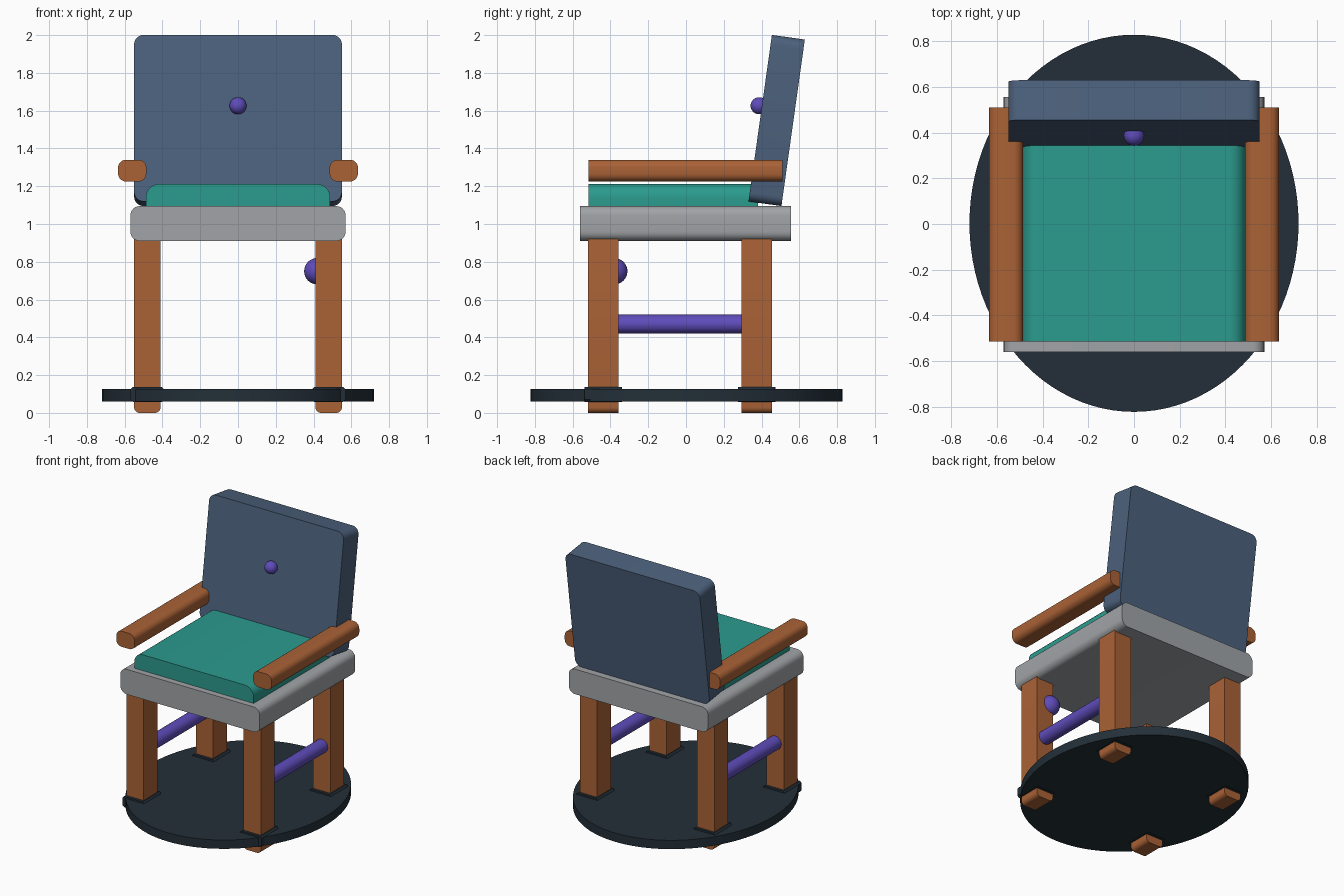
import bpy, bmesh, math
from mathutils import Matrix

old = bpy.data.objects.get("Cube")
if old:
    bpy.data.objects.remove(old, do_unlink=True)


def make_material(name, rgb):
    """Flat colour given as 0-255 display values, stored linear."""
    lin = [((c / 255 + 0.055) / 1.055) ** 2.4 for c in rgb]
    m = bpy.data.materials.new(name)
    m.use_nodes = True
    m.diffuse_color = (*lin, 1)
    m.node_tree.nodes["Principled BSDF"].inputs["Base Color"].default_value = (*lin, 1)
    return m


wood = make_material("orange_wood", (170, 98, 54))
slate = make_material("slate_blue", (76, 97, 124))
teal = make_material("teal_fabric", (43, 155, 142))
grey = make_material("light_grey", (161, 164, 167))
purple = make_material("purple", (95, 76, 187))
dark = make_material("dark_slate", (35, 47, 56))


def finish(bm, name, mat):
    mesh = bpy.data.meshes.new(name)
    bm.to_mesh(mesh)
    bm.free()
    mesh.materials.append(mat)
    ob = bpy.data.objects.new(name, mesh)
    bpy.context.collection.objects.link(ob)
    bpy.ops.object.select_all(action="DESELECT")
    ob.select_set(True)
    bpy.context.view_layer.objects.active = ob
    bpy.ops.object.shade_smooth_by_angle(angle=math.radians(35))
    return ob


def rounded_box(name, mat, lo, hi, radius, segments=6):
    """Box whose edges running front to back are rounded."""
    size = [b - a for a, b in zip(lo, hi)]
    centre = [(a + b) / 2 for a, b in zip(lo, hi)]
    bm = bmesh.new()
    bmesh.ops.create_cube(bm, size=1)
    bmesh.ops.scale(bm, vec=size, verts=bm.verts)
    edges = [e for e in bm.edges if abs(e.verts[0].co.y - e.verts[1].co.y) > 0.01]
    bmesh.ops.bevel(bm, geom=edges, offset=radius, segments=segments,
                    profile=0.5, affect="EDGES")
    ob = finish(bm, name, mat)
    ob.location = centre
    return ob


def ball(name, mat, centre, radius):
    bm = bmesh.new()
    bmesh.ops.create_uvsphere(bm, u_segments=32, v_segments=16, radius=radius)
    finish(bm, name, mat).location = centre


def cylinder(name, mat, radius, depth, segments, matrix):
    bm = bmesh.new()
    bmesh.ops.create_cone(bm, cap_ends=True, segments=segments, radius1=radius,
                          radius2=radius, depth=depth, matrix=matrix)
    return finish(bm, name, mat)


# Oval floor plate
plate = cylinder("base_plate", dark, 1, 0.065, 96, Matrix.Diagonal((0.72, 0.825, 1, 1)))
plate.location = (0, 0.003, 0.093)

# Seat slab and cushion
rounded_box("seat", grey, (-0.57, -0.56, 0.91), (0.57, 0.556, 1.095), 0.05)
rounded_box("cushion", teal, (-0.488, -0.515, 1.0), (0.488, 0.38, 1.212), 0.07)

# Leaning backrest
back = rounded_box("backrest", slate, (-0.55, -0.088, -0.445), (0.55, 0.088, 0.445), 0.05)
back.location = (0, 0.48, 1.548)
back.rotation_euler.x = math.radians(-8)

# Legs with collars, side rails and armrests
for side, sx in (("left", 1), ("right", -1)):
    for end, y in (("front", -0.438), ("back", 0.374)):
        x = 0.48 * sx
        rounded_box(f"{end}_{side}_leg", wood,
                    (x - 0.07, y - 0.081, 0), (x + 0.07, y + 0.081, 0.96), 0.03)
        rounded_box(f"{end}_{side}_collar", dark,
                    (x - 0.088, y - 0.1, 0.058), (x + 0.088, y + 0.1, 0.138), 0.012, 1)
    rail = cylinder(f"{side}_side_rail", purple, 0.05, 0.7, 24,
                    Matrix.Rotation(math.pi / 2, 4, "X"))
    rail.location = (0.48 * sx, -0.032, 0.47)
    rounded_box(f"{side}_armrest", wood, (0.56 * sx - 0.075, -0.515, 1.225),
                (0.56 * sx + 0.075, 0.51, 1.34), 0.042)

# Round knobs
ball("backrest_button", purple, (0, 0.387, 1.626), 0.045)
ball("leg_knob", purple, (0.42, -0.38, 0.75), 0.07)
